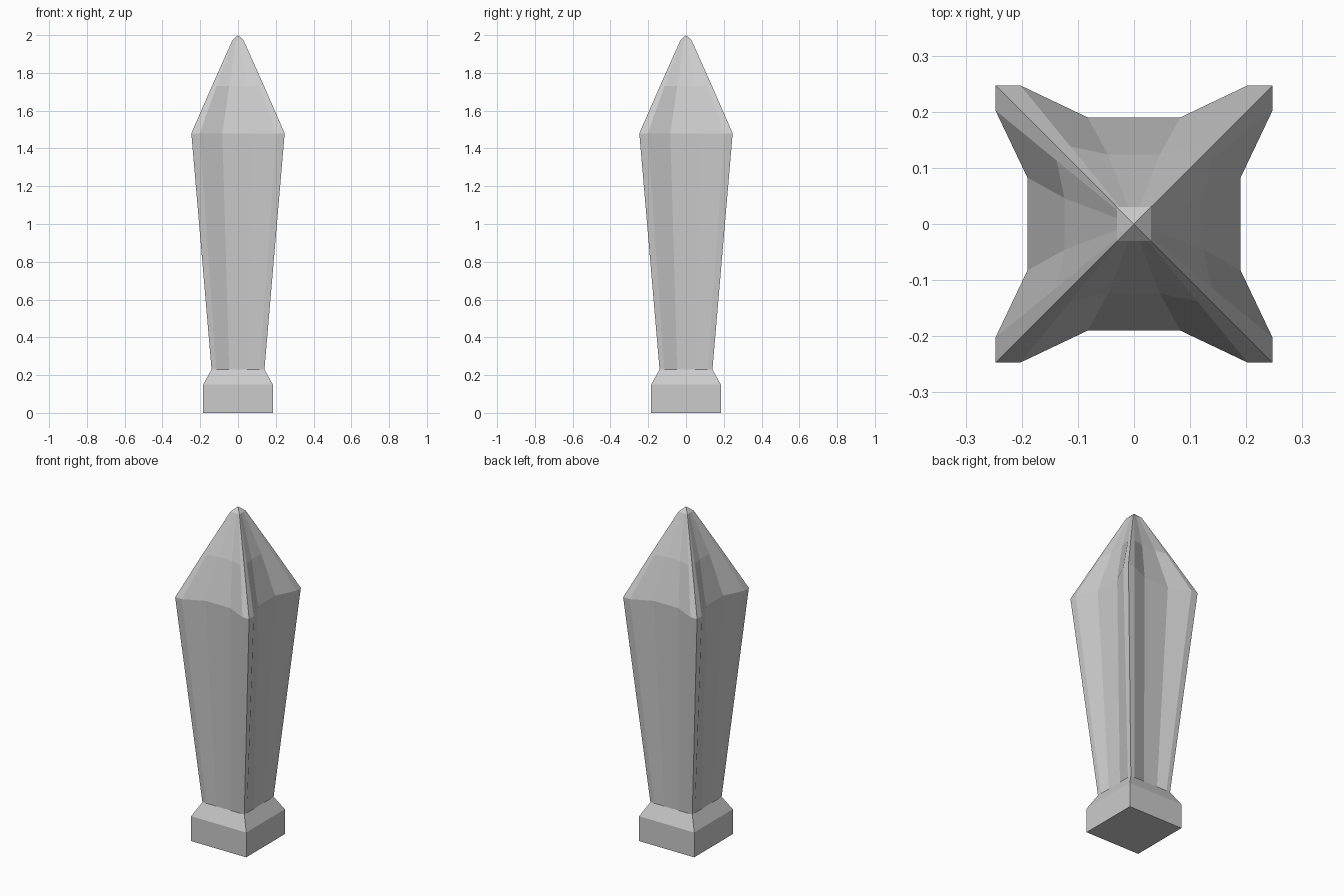
import bpy, bmesh
from mathutils import Matrix, Vector

if "Cube" in bpy.data.objects:
    bpy.data.objects.remove(bpy.data.objects["Cube"])


def ring(bm, z, half, recess=0.0, inner=0.335, outer=0.82, plain=False):
    """Square section; each side can have a sunken centre panel."""
    side = [(half, -half)]
    if not plain:
        side += [(half, -half * outer), (half - recess, -half * inner),
                 (half - recess, half * inner), (half, half * outer)]
    verts = []
    for k in range(4):
        rot = Matrix.Rotation(k * 1.5707963268, 3, 'Z')
        verts += [bm.verts.new(rot @ Vector((x, y, z))) for x, y in side]
    return verts


def loft(name, sections, plain, apex=None, bottom=False):
    bm = bmesh.new()
    rings = [ring(bm, *s, plain=plain) for s in sections]
    n = len(rings[0])
    for a, b in zip(rings, rings[1:]):
        for i in range(n):
            j = (i + 1) % n
            bm.faces.new((a[i], a[j], b[j], b[i]))
    if bottom:
        bm.faces.new(rings[0][::-1])
    if apex is not None:
        tip = bm.verts.new((0, 0, apex))
        for i in range(n):
            bm.faces.new((rings[-1][i], rings[-1][(i + 1) % n], tip))
    mesh = bpy.data.meshes.new(name)
    bm.to_mesh(mesh)
    bm.free()
    obj = bpy.data.objects.new(name, mesh)
    bpy.context.collection.objects.link(obj)
    return obj


# Square plinth with a sloped shoulder
loft("base", [(0, 0.184), (0.15, 0.184), (0.23, 0.14)], True, bottom=True)

# Flaring shaft with fluted sides and pointed cap: (z, half width, recess)
loft("fluted_shaft", [(0.23, 0.14, 0.0), (1.48, 0.247, 0.057),
                      (1.73, 0.138, 0.014), (1.972, 0.03, 0.0)],
     False, apex=2.0)
